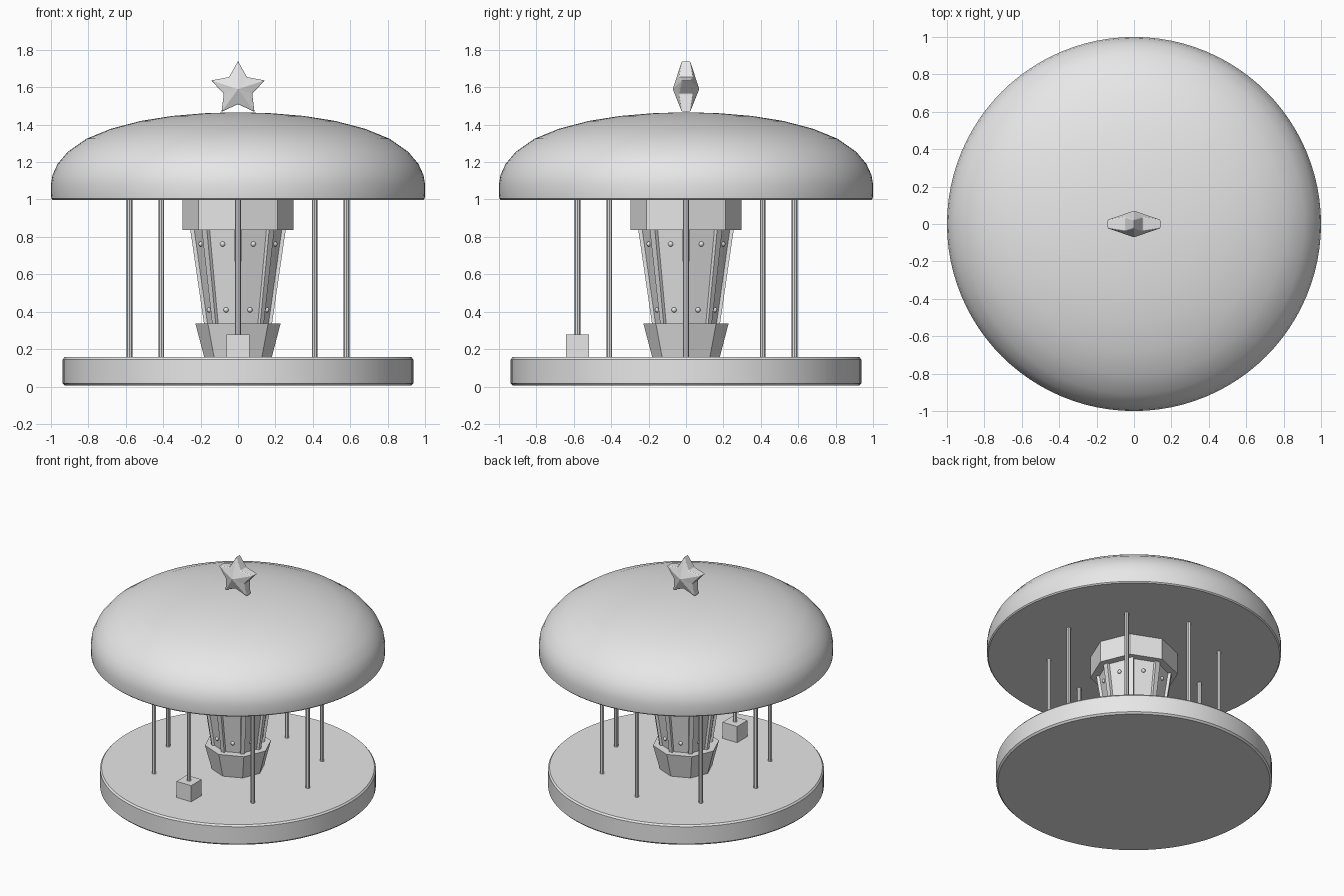
import bpy, bmesh
from math import sin, cos, pi, radians
from mathutils import Matrix, Vector

cube = bpy.data.objects.get("Cube")
if cube:
    bpy.data.objects.remove(cube, do_unlink=True)

grey = bpy.data.materials.new("plain grey")
grey.use_nodes = True
grey.diffuse_color = (0.8, 0.8, 0.8, 1)
grey.node_tree.nodes["Principled BSDF"].inputs["Base Color"].default_value = (0.8, 0.8, 0.8, 1)


def finish(name, bm, smooth=False):
    """Turn a bmesh into a named object."""
    bmesh.ops.recalc_face_normals(bm, faces=bm.faces)
    mesh = bpy.data.meshes.new(name)
    bm.to_mesh(mesh)
    bm.free()
    obj = bpy.data.objects.new(name, mesh)
    bpy.context.collection.objects.link(obj)
    mesh.materials.append(grey)
    if smooth:
        bpy.ops.object.select_all(action='DESELECT')
        obj.select_set(True)
        bpy.context.view_layer.objects.active = obj
        bpy.ops.object.shade_smooth_by_angle(angle=radians(35))
    return obj


def lathe(name, profile, sides, smooth=False):
    """Stack rings of (radius, height) and cap both ends."""
    bm = bmesh.new()
    rings = [[bm.verts.new((r * cos(2 * pi * k / sides), r * sin(2 * pi * k / sides), z))
              for k in range(sides)] for r, z in profile]
    for low, high in zip(rings, rings[1:]):
        for k in range(sides):
            n = (k + 1) % sides
            bm.faces.new((low[k], low[n], high[n], high[k]))
    bm.faces.new(rings[0])
    bm.faces.new(rings[-1])
    return finish(name, bm, smooth)


# Round platform and domed roof
lathe("platform", [(0.925, 0.005), (0.937, 0.017), (0.937, 0.145), (0.927, 0.157)], 96, True)
lathe("roof", [(0.99, 0.997), (0.998, 1.005), (1, 1.03), (1, 1.08), (0.992, 1.13), (0.965, 1.19),
               (0.91, 1.255), (0.81, 1.325), (0.68, 1.378), (0.52, 1.42), (0.35, 1.447),
               (0.18, 1.461), (0.06, 1.465)], 96, True)

# Octagonal centre column
lathe("column_skirt", [(0.18, 0.155), (0.228, 0.338)], 8)
LOW, HIGH = 0.33, 0.845
R_LOW, R_HIGH = 0.168, 0.243
lathe("column_body", [(R_LOW, LOW), (R_HIGH, HIGH)], 8)
lathe("column_cap", [(0.298, 0.838), (0.298, 1.0)], 8)


def column_radius(z):
    return R_LOW + (R_HIGH - R_LOW) * (z - LOW) / (HIGH - LOW)


# Ribs along the column corners, studs on the panels
ribs, studs = bmesh.new(), bmesh.new()
for k in range(8):
    turn = Matrix.Rotation(k * pi / 4, 4, 'Z')
    rib = bmesh.ops.create_cube(ribs, size=1)["verts"]
    for v in rib:
        z = HIGH if v.co.z > 0 else LOW
        r = column_radius(z)
        width = 0.16 * r
        v.co = turn @ Vector((r - 0.005 + v.co.x * 0.036, v.co.y * width, z))
    half = Matrix.Rotation((k + 0.5) * pi / 4, 4, 'Z')
    for z in (0.41, 0.762):
        place = half @ Matrix.Translation((column_radius(z) * cos(pi / 8), 0, z))
        bmesh.ops.create_uvsphere(studs, u_segments=12, v_segments=8, radius=0.014, matrix=place)
finish("column_ribs", ribs)
finish("column_studs", studs, True)

# Ring of eight poles
for k in range(8):
    pole = lathe("pole_%d" % (k + 1), [(0.015, 0.15), (0.015, 1.01)], 8)
    pole.location = (0.58 * cos(k * pi / 4), 0.58 * sin(k * pi / 4), 0)

# Block seat on the front pole
bm = bmesh.new()
bmesh.ops.create_cube(bm, size=0.122, matrix=Matrix.Translation((0, -0.58, 0.217)))
finish("block_seat", bm)

# Faceted star on the roof
bm = bmesh.new()
sides = []
for s in (-1, 1):
    rim = []
    for k in range(10):
        tip = k % 2 == 0
        r, depth = (0.15, 0.022) if tip else (0.08, 0.037)
        a = k * pi / 5
        rim.append(bm.verts.new((r * sin(a), s * depth, 1.59 + r * cos(a))))
    peak = bm.verts.new((0, s * 0.071, 1.59))
    for k in range(10):
        bm.faces.new((rim[k], rim[(k + 1) % 10], peak))
    sides.append(rim)
for k in range(10):
    n = (k + 1) % 10
    bm.faces.new((sides[0][k], sides[0][n], sides[1][n], sides[1][k]))
star = finish("star", bm)
bevel = star.modifiers.new("soft_edges", 'BEVEL')
bevel.width = 0.004
bevel.segments = 2
bevel.limit_method = 'ANGLE'
bevel.angle_limit = radians(50)
